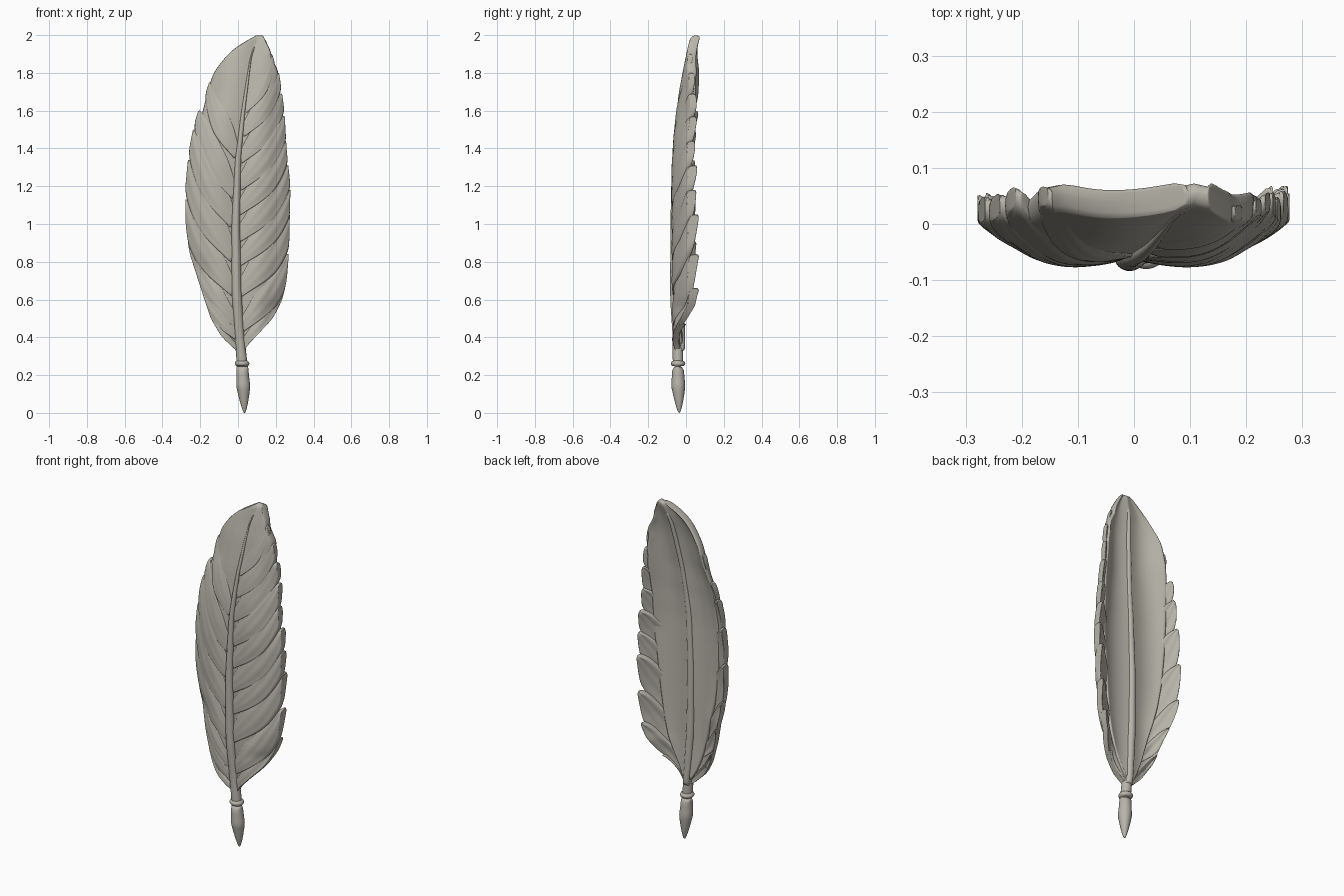
import bpy, bmesh, math, random
from mathutils import Vector

if "Cube" in bpy.data.objects:
    bpy.data.objects.remove(bpy.data.objects["Cube"])

random.seed(4)
stone = bpy.data.materials.new("warm grey stone")
stone.diffuse_color = (0.48, 0.46, 0.40, 1)
stone.use_nodes = True
stone.node_tree.nodes["Principled BSDF"].inputs["Base Color"].default_value = stone.diffuse_color


def table(pairs):
    """Smooth interpolation through (z, value) pairs."""
    def f(z):
        if z <= pairs[0][0]:
            return pairs[0][1]
        for i in range(len(pairs) - 1):
            (a, va), (b, vb) = pairs[i], pairs[i + 1]
            if z <= b:
                return va + (vb - va) * (z - a) / (b - a)
        return pairs[-1][1]
    return lambda z: (f(z - 0.02) + 2 * f(z) + f(z + 0.02)) / 4


# Feather outline, shaft line and backward bend, all by height
shaft_x = table([(0, .035), (.26, .022), (.4, .008), (.65, -.008), (1.0, -.012),
                 (1.34, 0), (1.6, .028), (1.9, .07), (2.0, .115)])
left_x = table([(.34, -.02), (.4, -.085), (.5, -.145), (.7, -.21), (.85, -.258), (1.0, -.278),
                (1.2, -.279), (1.4, -.259), (1.55, -.228), (1.7, -.172), (1.8, -.132),
                (1.9, -.055), (1.96, .02), (2.0, .11)])
right_x = table([(.34, .035), (.4, .09), (.5, .185), (.6, .235), (.7, .258), (.85, .27),
                 (1.2, .278), (1.4, .257), (1.6, .246), (1.8, .218), (1.9, .18),
                 (1.97, .15), (2.0, .128)])
bend = table([(.3, .012), (.6, 0), (1.3, 0), (1.45, .007), (1.6, .022), (1.8, .056),
              (1.9, .077), (2.0, .098)])


def surface_y(x, z):
    """Cupped front surface of the feather."""
    d = x - shaft_x(z)
    edge = right_x(z) if d > 0 else left_x(z)
    t = min(abs(d) / max(abs(edge - shaft_x(z)), .22), 1.1)
    fade = min(1, max(0, (2.05 - z) / .4))          # flatter cup at the tip
    return -.062 - .013 * math.sin(math.pi * min(t / .75, 1)) \
        + (.035 + .033 * fade) * t ** 3.2 + bend(z)


def finish(name, bm, levels=1):
    bmesh.ops.recalc_face_normals(bm, faces=bm.faces)
    me = bpy.data.meshes.new(name)
    bm.to_mesh(me)
    bm.free()
    me.materials.append(stone)
    ob = bpy.data.objects.new(name, me)
    bpy.context.collection.objects.link(ob)
    ob.modifiers.new("smooth", 'SUBSURF').levels = levels
    for p in me.polygons:
        p.use_smooth = True
    return ob


def loft(rows):
    """Capped skin over closed rings of points."""
    bm = bmesh.new()
    vs = [[bm.verts.new(p) for p in r] for r in rows]
    n = len(rows[0])
    for a, b in zip(vs, vs[1:]):
        for i in range(n):
            j = (i + 1) % n
            bm.faces.new((a[i], a[j], b[j], b[i]))
    for end in (vs[0], vs[-1]):                     # quad strips close the ends
        for i in range(n // 2 - 1):
            bm.faces.new((end[i], end[i + 1], end[n - 2 - i], end[n - 1 - i]))
    return bm


def slab_ring(front):
    """Ring from front points carrying a thickness as fourth value."""
    return [p[:3] for p in front] + [(x, y + t, z) for x, y, z, t in reversed(front)]


# Continuous inner vane, narrower low down so the barb tips stand free
inset = table([(.36, .5), (.6, .6), (.9, .68), (1.2, .76), (1.5, .86), (1.7, .95), (1.8, 1.0)])
rows = []
for i in range(56):
    z = .36 + 1.64 * i / 55
    rim = min(1, max(0, (z - 1.5) / .3))            # thick rim only near the tip
    top = max(0, (z - 1.85) / .15)
    row = []
    for k in range(-12, 13):
        s = k / 12
        edge = right_x(z) if s > 0 else left_x(z)
        x = shaft_x(z) + abs(s) * (edge - shaft_x(z)) * inset(z)
        if s > .8:                                  # shallow notches on the right rim
            x -= .014 * rim * (1 - top) * (z * 8.5 % 1) ** 3
        th = .034 + .02 * rim * max(abs(s) ** 3, top * .5)
        row.append((x, surface_y(x, z) + .006 - .008 * rim, z, th))
    rows.append(slab_ring(row))
finish("inner_vane", loft(rows))


def barb_lock(name, side, root, tip, half, curl):
    """Leaf-like lock of barbs sweeping from the shaft to the outline."""
    edge = right_x if side > 0 else left_x
    p0 = Vector((shaft_x(root), root))
    p2 = Vector((edge(tip), tip))
    p1 = Vector((p0.x + (p2.x - p0.x) * .68, root + (tip - root) * .38))
    relief = 1 if tip < 1.6 else .45                # calmer surface near the tip
    rows = []
    for i in range(19):
        u = i / 18
        c = p0 * (1 - u) ** 2 + p1 * 2 * u * (1 - u) + p2 * u * u
        tan = ((p1 - p0) * (1 - u) + (p2 - p1) * u).normalized()
        nor = Vector((-tan.y, tan.x)) * side        # towards the feather tip
        g = min(u / .5, 1)
        w = half * (.45 + .55 * g * g * (3 - 2 * g)) * max(math.sqrt(1 - u ** 3), .1)
        row = []
        for k in range(-6, 7):
            v = k / 6
            q = c + nor * (v * w)
            lim = abs(edge(q.y) - shaft_x(q.y))
            d = min(max((q.x - shaft_x(q.y)) * side, 0), lim)   # stay in outline
            x = shaft_x(q.y) + d * side
            y = surface_y(x, q.y) + .001
            y += relief * g * (-.009 * (1 - v * v) + .007 * v)   # pillow and tilt
            y += .0015 * relief * math.cos(3 * math.pi * v) * g  # fine ridges
            y += curl * u ** 4
            th = .026 + .024 * max(0, (d / .27 - .5) * 2) * (1 - .5 * v * v)
            row.append((x, y, q.y, th))
        rows.append(slab_ring(row))
    finish(name, loft(rows))


# Barb locks: (root height, tip height, half width)
left = [(.33, .56, .026), (.40, .73, .055), (.47, .91, .065), (.64, 1.13, .08),
        (.82, 1.34, .085), (1.0, 1.50, .08), (1.15, 1.60, .07),
        (1.36, 1.75, .06)]
right = [(.33, .47, .025), (.35, .66, .06), (.45, .84, .072), (.64, 1.05, .085),
         (.80, 1.18, .075), (.93, 1.31, .08), (1.07, 1.44, .075), (1.2, 1.57, .075),
         (1.34, 1.69, .065), (1.48, 1.80, .06), (1.6, 1.90, .05)]
for side, label, locks in ((-1, "left", left), (1, "right", right)):
    for i, (r, t, h) in enumerate(locks):
        curl = random.uniform(.005, .03) if t < 1.4 else .004
        barb_lock(f"{label}_barb_lock_{i + 1}", side, r, t, h, curl)


# Shaft, back ridge, collar and nib as rings: (z, y centre, radius)
def tube(name, rings, levels=1):
    rows = []
    for z, y, r in rings:
        rows.append([(shaft_x(z) + r * math.cos(a * math.tau / 16),
                      y + r * math.sin(a * math.tau / 16), z) for a in range(16)])
    finish(name, loft(rows), levels)


radius = table([(.24, .029), (.4, .027), (.7, .026), (1.0, .023), (1.4, .014),
                (1.7, .008), (1.95, .003)])
shaft_y = table([(.25, -.042), (.4, -.044), (.6, -.058), (1.0, -.06), (1.3, -.06),
                 (1.45, -.055), (1.6, -.042), (1.8, -.009), (1.95, .024)])
heights = [.24 + 1.7 * i / 40 for i in range(41)]
tube("shaft", [(z, shaft_y(z), radius(z)) for z in heights])
back_r = table([(.3, .02), (.6, .025), (1.3, .02), (1.95, .012)])
tube("back_ridge", [(z, -.034 + bend(z), back_r(z)) for z in heights if z > .3])
tube("collar", [(.246, -.042, .03), (.252, -.042, .036), (.262, -.042, .041),
                (.272, -.042, .036), (.278, -.042, .028)])
tube("nib", [(0, -.036, .003), (.008, -.036, .008), (.04, -.037, .018), (.08, -.038, .027),
             (.12, -.040, .035), (.14, -.041, .038), (.16, -.041, .037), (.20, -.042, .033),
             (.25, -.042, .033)])
